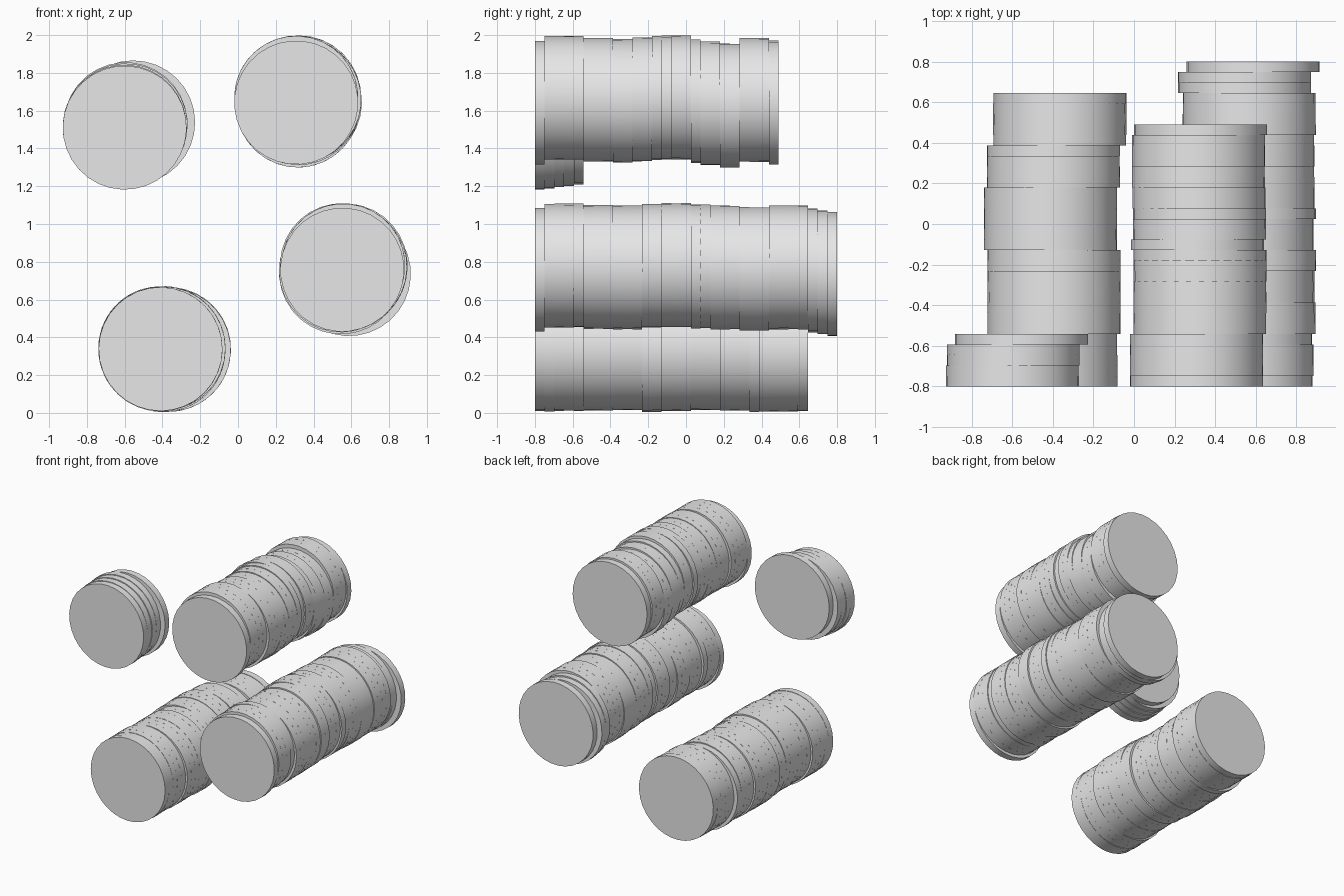
import bpy
import bmesh
import random
from math import pi, radians
from mathutils import Matrix

random.seed(4)
RADIUS = 0.328
THICK = 1.6 / 31
FRONT = -0.8
SIDES = 32

cube = bpy.data.objects.get("Cube")
if cube:
    bpy.data.objects.remove(cube, do_unlink=True)

# One plain grey for every disc
grey = bpy.data.materials.new("plain grey")
grey.use_nodes = True
colour = (0.8, 0.8, 0.8, 1.0)
grey.diffuse_color = colour
grey.node_tree.nodes["Principled BSDF"].inputs["Base Color"].default_value = colour


def add_disc(bm, x, y, z):
    """One thin round disc lying along y, turned by a random amount."""
    place = (Matrix.Translation((x, y, z))
             @ Matrix.Rotation(pi / 2, 4, "X")
             @ Matrix.Rotation(random.uniform(0, pi), 4, "Z"))
    bmesh.ops.create_cone(bm, cap_ends=True, cap_tris=False, segments=SIDES,
                          radius1=RADIUS, radius2=RADIUS, depth=THICK,
                          matrix=place)


def disc_stack(name, x, z, runs):
    """Stack of discs from front to back; each run is
    (number of discs, sideways shift, upward shift) in hundredths."""
    bm = bmesh.new()
    y = FRONT + THICK / 2
    for count, dx, dz in runs:
        for _ in range(count):
            add_disc(bm, x + dx / 100, y, z + dz / 100)
            y += THICK
    mesh = bpy.data.meshes.new(name)
    bm.to_mesh(mesh)
    bm.free()
    mesh.materials.append(grey)
    stack = bpy.data.objects.new(name, mesh)
    bpy.context.collection.objects.link(stack)

    # Smooth round rims with sharp edges at the caps
    bpy.ops.object.select_all(action="DESELECT")
    stack.select_set(True)
    bpy.context.view_layer.objects.active = stack
    bpy.ops.object.shade_smooth_by_angle(angle=radians(30))
    return stack


# Short stack, upper right side
disc_stack("short_disc_stack", -0.6, 1.51, [
    (1, 0, 0), (1, 0, 0.5), (1, 0.5, 1.2), (1, 0.5, 1.8), (1, 4.5, 2.8)])

# Medium stack, upper left side
disc_stack("upper_disc_stack", 0.32, 1.65, [
    (1, -1.2, -0.7), (4, -1.2, 1.8), (3, 0.5, 0.8), (2, 0.5, 0.3),
    (2, 0.5, 1), (1, 0.5, 1.8), (1, -0.8, 2), (2, 0.3, 2),
    (1, 0.3, 0), (2, 0, -1), (2, -0.3, -2.3), (3, -0.2, 0.7), (1, 0.8, -0.7)])

# Long stack, lower left side
disc_stack("long_disc_stack", 0.56, 0.77, [
    (1, -0.8, -1.2), (3, -0.3, 1), (1, -1, 1.2), (3, 0.7, 0.3),
    (3, 0.2, 0), (2, 1, 1), (3, -0.3, 1.2), (1, 1, 0.6), (1, 0.2, 0.6),
    (3, 0.2, 0), (3, 0.2, -0.8), (4, 0.8, 0), (1, -1.5, -1.6),
    (1, -1.5, -2.6), (1, 2.7, -3.5)])

# Medium stack, lower right side
disc_stack("lower_disc_stack", -0.4, 0.338, [
    (1, -1, 0), (1, -1, -0.3), (3, -1, 0), (3, 0.6, 0.3), (3, 0.6, 0.5),
    (2, 0.6, -0.5), (3, -1.2, 0), (3, -1.2, 0.4), (3, 0.3, 0.2),
    (1, 0.3, -0.6), (4, 3.4, -0.4), (1, 3.5, 0)])
